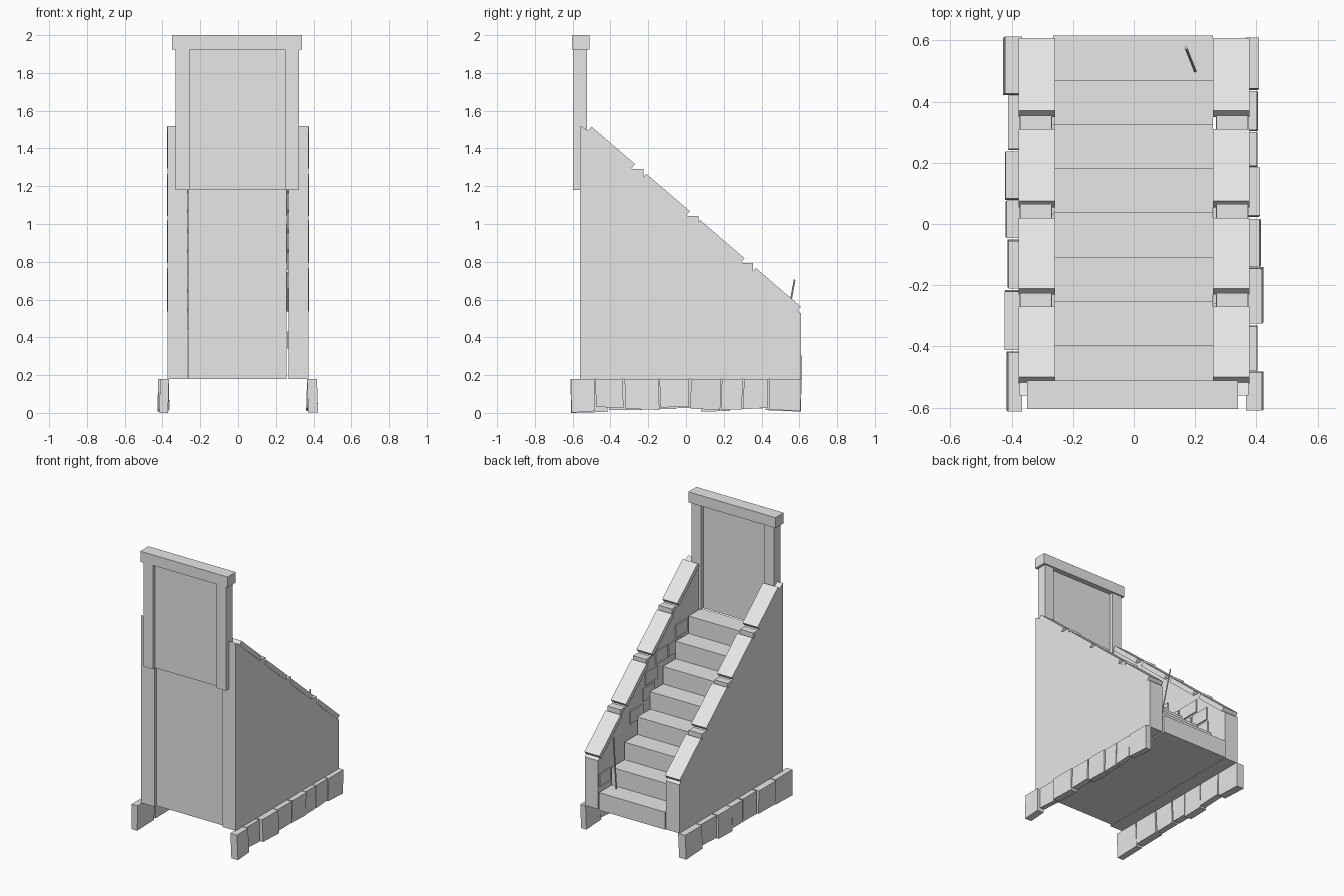
import bpy, bmesh, math, random
from mathutils import Vector

if "Cube" in bpy.data.objects:
    bpy.data.objects.remove(bpy.data.objects["Cube"])

random.seed(4)
stone = bpy.data.materials.new("grey stone")
stone.diffuse_color = (0.8, 0.8, 0.8, 1)
stone.use_nodes = True
stone.node_tree.nodes["Principled BSDF"].inputs["Base Color"].default_value = stone.diffuse_color


def finish(name, bm):
    bmesh.ops.recalc_face_normals(bm, faces=bm.faces)
    me = bpy.data.meshes.new(name)
    bm.to_mesh(me)
    bm.free()
    me.materials.append(stone)
    ob = bpy.data.objects.new(name, me)
    bpy.context.collection.objects.link(ob)
    return ob


def extrude_x(name, profile, x0, x1):
    """Extrude a (y, z) outline from x0 to x1."""
    bm = bmesh.new()
    face = bm.faces.new([bm.verts.new((x0, y, z)) for y, z in profile])
    r = bmesh.ops.extrude_face_region(bm, geom=[face])
    moved = [v for v in r["geom"] if isinstance(v, bmesh.types.BMVert)]
    bmesh.ops.translate(bm, verts=moved, vec=(x1 - x0, 0, 0))
    return finish(name, bm)


def box(name, x0, x1, y0, y1, z0, z1):
    return extrude_x(name, [(y0, z0), (y1, z0), (y1, z1), (y0, z1)], x0, x1)


SLOPE = 0.86
BASE = 0.18


def rail(y):
    """Height of the coping top at y."""
    return 1.515 - SLOPE * (y + 0.5)


# Staircase: eight solid steps descending towards the back
RUN, RISE = 0.1445, 0.125
outline = [(-0.54, BASE), (0.615, BASE)]
for i in range(8):
    z = BASE + RISE * (i + 1)
    outline.append((0.615 - RUN * i, z))
    outline.append((0.615 - RUN * (i + 1) if i < 7 else -0.54, z))
extrude_x("stairs", outline, -0.265, 0.258)

# Side walls with coping stones, step blocks in the gaps, and inner bricks
wall = [(-0.56, BASE), (0.608, BASE), (0.608, rail(0.608) - 0.035),
        (-0.515, rail(-0.515) - 0.035), (-0.56, 1.52)]
nrm = Vector((SLOPE, 1)).normalized() * 0.032
for side, s in (("left", -1), ("right", 1)):
    extrude_x(side + "_wall", wall, s * 0.268, s * 0.374)
    for i, (y0, y1) in enumerate(((-0.5, -0.27), (-0.21, 0.02),
                                  (0.075, 0.31), (0.37, 0.608))):
        top = [Vector((y, rail(y))) for y in (y0, y1)]
        extrude_x(f"{side}_coping_{i}",
                  [top[0], top[1], top[1] - nrm, top[0] - nrm],
                  s * 0.258, s * 0.377)
        if i < 3:
            box(f"{side}_gap_block_{i}", s * 0.27, s * 0.373,
                y1 - 0.03, y1 + 0.045, rail(y1) - 0.1, rail(y1 + 0.03))
    row = 0
    z = 0.34
    while z < 1.35:
        y = -0.5 + 0.11 * (row % 2)
        while y < 0.55:
            length = random.uniform(0.13, 0.19)
            tread = BASE + RISE * max(0, (0.615 - y) / RUN)
            under_rail = z + 0.09 < rail(y + length) - 0.05
            if under_rail and z + 0.09 > tread and random.random() < 0.7:
                box(f"{side}_inner_brick", s * 0.26, s * 0.27,
                    y, min(y + length, 0.6), z, z + 0.09)
            y += length + 0.015
        z += 0.105
        row += 1

# Doorway above the front
box("door_panel", -0.26, 0.255, -0.572, -0.55, 1.18, 1.94)
for side, x0, x1 in (("left", -0.33, -0.255), ("right", 0.248, 0.322)):
    box(side + "_door_post", x0, x1, -0.597, -0.523, 1.18, 1.94)
box("lintel", -0.349, 0.34, -0.604, -0.512, 1.925, 2.0)


# Rough foundation stones, tapered slightly towards the bottom
def footing(name, s, y0, y1, outer, bottom):
    lean = random.uniform(-0.006, 0.006)
    skew = random.uniform(-0.006, 0.006)
    ob = box(name, s * 0.366, s * outer, y0, y1, bottom, 0.18)
    for v in ob.data.vertices:
        if v.co.z < 0.15:
            v.co.x += s * lean
            v.co.z += skew * (1 if v.co.y > (y0 + y1) / 2 else -0.5)
            v.co.y += 0.004 * (1 if v.co.y < 0 else -1)
    lowest = min(v.co.z for v in ob.data.vertices)
    if lowest < 0:
        for v in ob.data.vertices:
            v.co.z = max(v.co.z, 0)


left = ((-0.612, -0.42, .412, 0.0), (-0.412, -0.22, .423, .015),
        (-0.21, -0.055, .41, .02), (-0.045, 0.077, .416, .025),
        (0.083, 0.237, .42, .008), (0.245, 0.42, .412, .02),
        (0.426, 0.612, .422, .012))
right = ((-0.61, -0.485, .418, .004), (-0.48, -0.335, .402, .03),
         (-0.325, -0.145, .418, .02), (-0.14, 0.017, .41, .03),
         (0.027, 0.185, .412, .02), (0.19, 0.3, .402, .018),
         (0.307, 0.435, .402, .022), (0.442, 0.61, .408, .015))
for side, s, stones in (("left", -1, left), ("right", 1, right)):
    for i, (y0, y1, outer, bottom) in enumerate(stones):
        footing(f"{side}_footing_{i}", s, y0, y1, outer, bottom)

# Thin leaning stick on the lowest step
a, b = Vector((0.2, 0.5, 0.3)), Vector((0.17, 0.575, 0.705))
bm = bmesh.new()
bmesh.ops.create_cone(bm, cap_ends=True, segments=6, radius1=0.005,
                      radius2=0.005, depth=(b - a).length)
stick = finish("stick", bm)
stick.location = (a + b) / 2
stick.rotation_euler = (b - a).to_track_quat("Z", "Y").to_euler()
